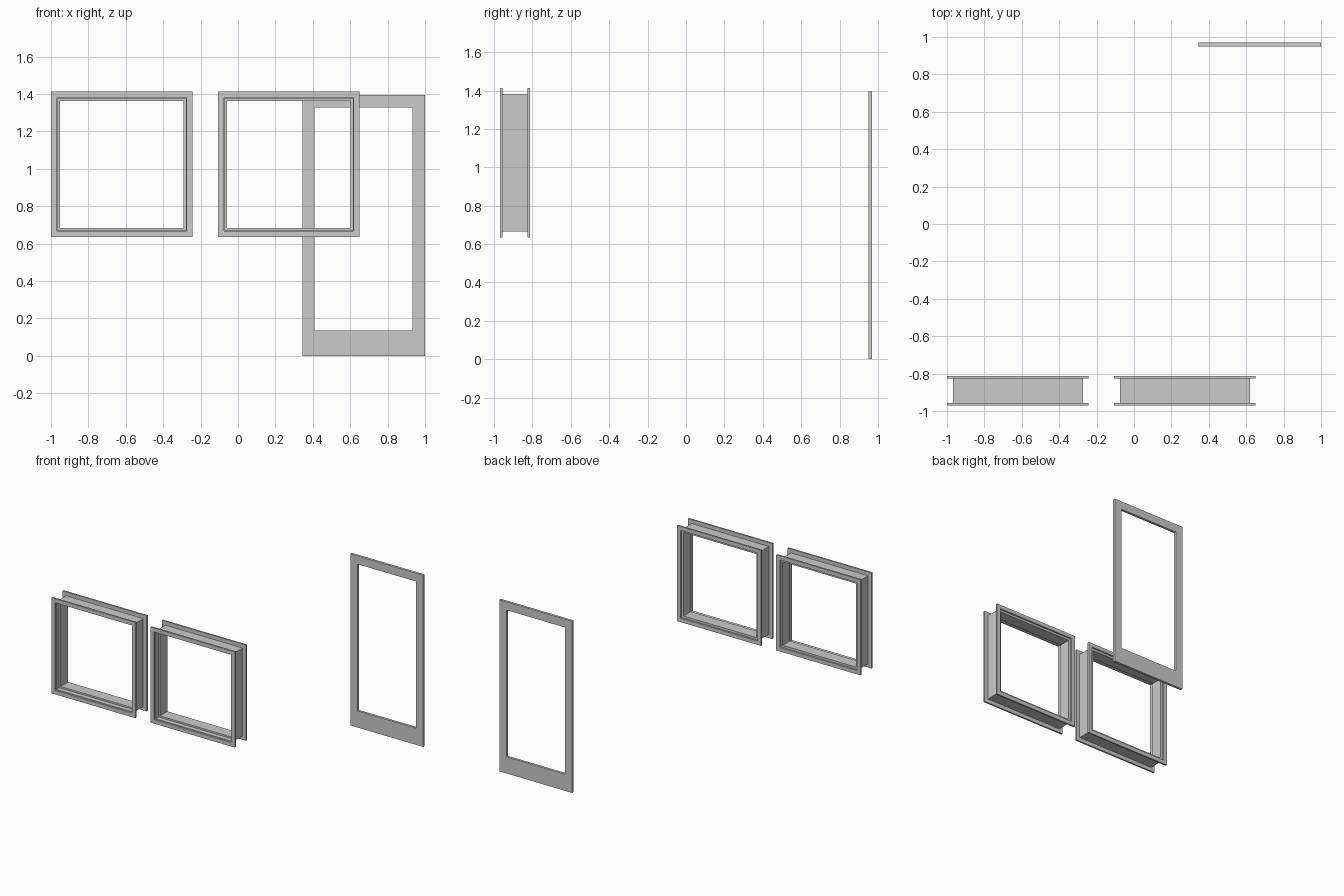
import bpy
import bmesh

if "Cube" in bpy.data.objects:
    bpy.data.objects.remove(bpy.data.objects["Cube"])


def ring(name, outer, inner, y0, y1):
    """Rectangular frame; outer and inner are (x0, x1, z0, z1)."""
    bm = bmesh.new()

    def loop(rect, y):
        x0, x1, z0, z1 = rect
        return [bm.verts.new((x, y, z))
                for x, z in ((x0, z0), (x1, z0), (x1, z1), (x0, z1))]

    loops = [loop(outer, y0), loop(outer, y1), loop(inner, y1), loop(inner, y0)]
    for k in range(4):
        a, b = loops[k], loops[(k + 1) % 4]
        for i in range(4):
            j = (i + 1) % 4
            bm.faces.new((a[i], a[j], b[j], b[i]))
    bmesh.ops.recalc_face_normals(bm, faces=bm.faces)
    mesh = bpy.data.meshes.new(name)
    bm.to_mesh(mesh)
    bm.free()
    obj = bpy.data.objects.new(name, mesh)
    bpy.context.collection.objects.link(obj)
    return obj


def inset(rect, d):
    x0, x1, z0, z1 = rect
    return (x0 + d, x1 - d, z0 + d, z1 - d)


# Windows: front and back casings joined by a jamb with an inner stop
for side, x0 in (("left", -1.0), ("right", -0.107)):
    rect = (x0, x0 + 0.757, 0.635, 1.412)
    opening = inset(rect, 0.049)
    ring(side + "_window_front_casing", rect, inset(rect, 0.032), -0.97, -0.956)
    ring(side + "_window_back_casing", rect, inset(rect, 0.032), -0.826, -0.812)
    ring(side + "_window_jamb", inset(rect, 0.031), inset(rect, 0.036), -0.957, -0.92)
    ring(side + "_window_stop", inset(rect, 0.031), opening, -0.92, -0.825)

# Door leaf frame with a deeper bottom rail
ring("door_frame", (0.345, 1.0, 0.0, 1.395), (0.408, 0.934, 0.135, 1.328), 0.95, 0.97)
